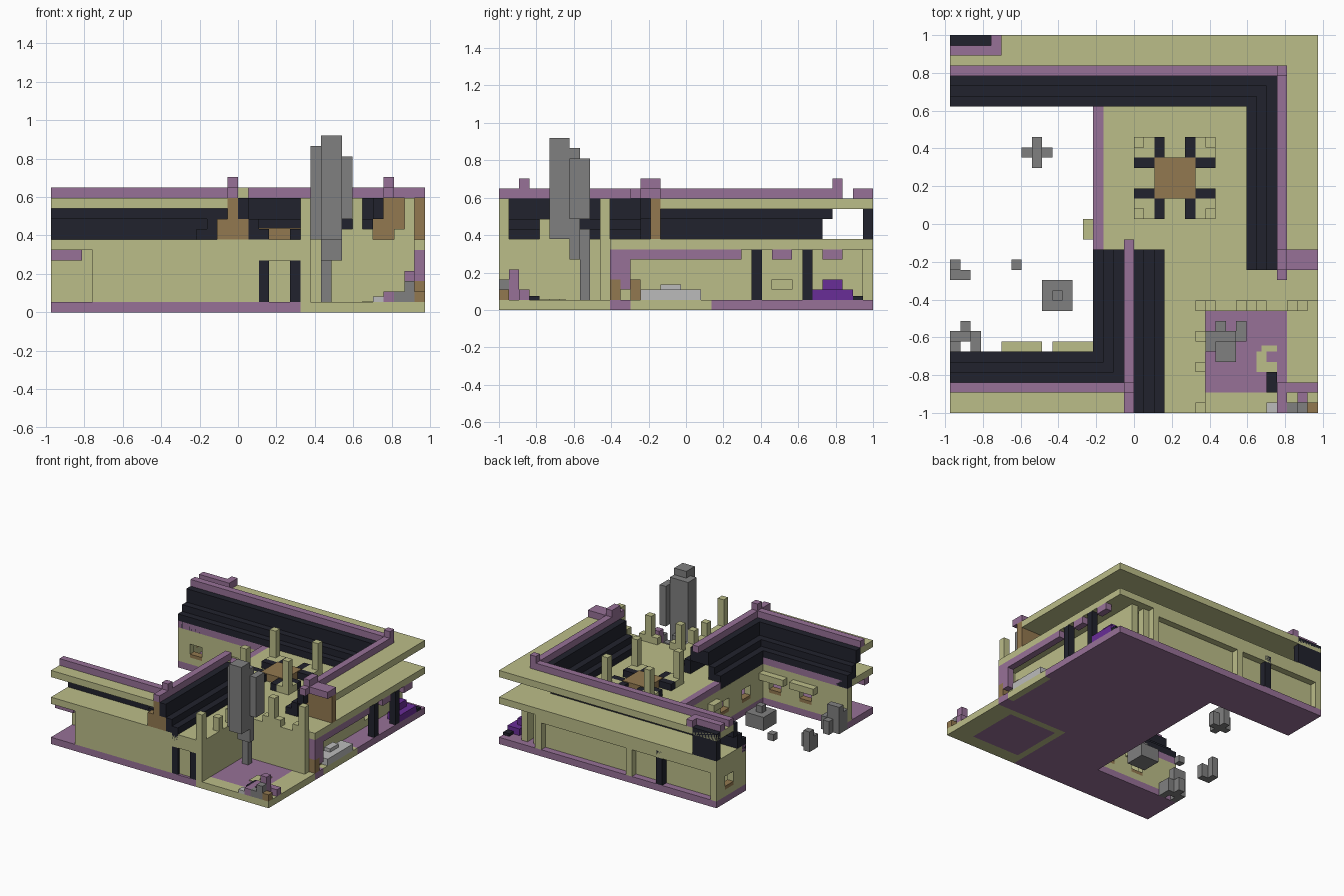
import bpy
import bmesh

cube = bpy.data.objects.get("Cube")
if cube:
    bpy.data.objects.remove(cube, do_unlink=True)

UNIT = 2 / 37


def material(name, red, green, blue):
    mat = bpy.data.materials.new(name)
    mat.use_nodes = True
    colour = (red, green, blue, 1)
    mat.diffuse_color = colour
    mat.node_tree.nodes["Principled BSDF"].inputs["Base Color"].default_value = colour
    return mat


olive = material("olive stone", .5, .51, .25)
purple = material("dusty purple", .31, .165, .31)
dark = material("dark slate", .015, .016, .026)
brown = material("brown wood", .29, .19, .08)
grey = material("grey stone", .216, .216, .216)
pale = material("pale stone", .5, .5, .5)
violet = material("violet flower", .14, .026, .31)


def part(name, mat, *boxes):
    """One object from boxes, each given as x, y and z spans in grid cells."""
    bm = bmesh.new()
    for spans in boxes:
        cube = bmesh.ops.create_cube(bm, size=1)
        for vert in cube["verts"]:
            for axis, (low, high) in enumerate(spans):
                vert.co[axis] = high if vert.co[axis] > 0 else low
            vert.co.x -= 18
            vert.co.y -= 18.5
            vert.co *= UNIT
    mesh = bpy.data.meshes.new(name)
    bm.to_mesh(mesh)
    bm.free()
    mesh.materials.append(mat)
    obj = bpy.data.objects.new(name, mesh)
    bpy.context.collection.objects.link(obj)


def cell(start):
    return (start, start + 1)


def place(axis, along, across, height):
    """Box running along the x or y axis."""
    return (along, across, height) if axis == "x" else (across, along, height)


def wall(name, axis, along, across, windows=(), sill=2, head=4):
    """Wall with window openings and brown sills."""
    start, end = along
    boxes = []
    for low, high in windows:
        boxes.append(place(axis, (start, low), across, WALL))
        boxes.append(place(axis, (low, high), across, (1, sill)))
        boxes.append(place(axis, (low, high), across, (head, 6)))
        start = high
    boxes.append(place(axis, (start, end), across, WALL))
    part(name, olive, *boxes)
    if head > 3:
        part(name + "_sills", brown,
             *[place(axis, w, across, (sill, sill + .5)) for w in windows])


def roof_slope(name, axis, along, edge, step, cut=0):
    """Stepped shell climbing from its low edge towards the ridge."""
    boxes = []
    for level, height in enumerate(((6.02, 8), (7, 9), (9, 11))):
        low = edge + step * level
        start, end = along
        run = (start, end + cut * level)
        boxes.append(place(axis, run, (min(low, low + step), max(low, low + step)), height))
    part(name, dark, *boxes)


FLOOR, WALL, DECK = (0, 1), (1, 6), (6, 7)
LOFT, EAVE, RIDGE, KNOB = (7, 11), (10, 11), (11, 12), (12, 13)
WIDE, WING, HALL = (0, 36), (0, 14), (14, 36)
FRONT, BACK, MIDDLE = (0, 6), (30, 37), (11, 30)

# Floors
part("house_floor", purple, (WING, FRONT, FLOOR), ((14, 24), (0, 11), FLOOR),
     ((14, 35), MIDDLE, FLOOR), (WIDE, BACK, FLOOR), (cell(35), (21, 30), FLOOR),
     (cell(35), (11, 13), FLOOR))
part("porch_edge", olive, (cell(35), (13, 21), FLOOR))
part("yard_border", olive, ((24, 36), (0, 2), FLOOR), ((24, 36), cell(10), FLOOR),
     (cell(24), (2, 10), FLOOR), ((33, 36), (2, 10), FLOOR))
part("yard_floor", purple, ((25, 33), (2, 10), FLOOR))
part("yard_path", olive, ((30, 32), cell(4), (1, 1.1)), (cell(30), cell(5), (1, 1.1)),
     ((30.5, 32), (6, 6.6), (1, 1.1)))

# Walls
wall("front_wall_left", "x", (4, 20), cell(0))
wall("front_wall_right", "x", (24, 25), cell(0))
part("doorway", olive, ((21, 23), (.4, 1), (1, 5)), ((20, 24), cell(0), (5, 6)))
part("door_posts", dark, *[(cell(x), cell(0), (1, 5)) for x in (20, 23)])
wall("porch_wall", "y", (1, 6), cell(4))
wall("front_wing_inner_wall", "x", (0, 14), cell(5), [(6, 8), (11, 13)])
wall("court_wall", "y", (6, 30), cell(14), [(9, 11), (14, 16)])
wall("back_wing_inner_wall", "x", (0, 14), cell(30), [(2, 4), (8, 10)])
wall("back_wing_end_wall", "y", (31, 36), cell(0), [(33, 35)])
wall("back_wall", "x", (0, 31), cell(35))
wall("right_wall", "y", (11, 36), cell(32), [(27, 29)], head=3)
wall("yard_side_wall", "y", (1, 11), cell(24))
wall("yard_back_wall", "x", (25, 35), cell(10))
part("back_columns", olive, *[(cell(x), cell(36), WALL) for x in (0, 14, 29)])
part("back_lintel", olive, ((0, 30), cell(36), (5, 6)))
part("porch_columns", dark, (cell(9), cell(36), WALL),
     *[(cell(35), cell(y), WALL) for y in (25, 30)])
part("window_boxes", olive, ((5, 9), cell(6), (4, 5)), ((10, 14), cell(6), (4, 5)),
     (cell(13), (17, 19), (4, 5)))
part("porch_beams", purple, ((0, 3), cell(1), (5, 6)),
     *[(cell(35), run, (5, 6)) for run in ((11, 24), (27, 29), (32, 34))])
part("porch_end", purple, (cell(35), cell(11), (3, 5)), (cell(35), cell(12), (2, 5)))
part("porch_chest", brown, (cell(35), cell(11), (1, 3)), (cell(34), cell(13), (1, 3)))

# Deck between the ground floor and the loft
part("deck", olive, (WING, (0, 5), DECK), ((14, 25), (0, 11), DECK),
     ((15, 36), MIDDLE, DECK), ((24, 35), cell(10), DECK),
     (WIDE, (31, 37), DECK), (HALL, cell(30), DECK))
part("court_trim", purple, (cell(14), (16, 30), DECK), (WING, cell(5), DECK),
     (WING, cell(30), DECK))

# Roofs
roof_slope("back_roof", "x", (0, 30), 30, 1, cut=1)
roof_slope("right_roof", "y", (14, 31), 29, 1, cut=1)
roof_slope("front_left_roof", "x", (0, 15), 6, -1, cut=1)
roof_slope("gable_left_roof", "y", (3, 16), 14, 1)
roof_slope("gable_right_roof", "y", (0, 16), 21, -1)
part("eaves", olive, ((0, 17), (0, 3), EAVE), (WIDE, (33, 37), EAVE),
     ((32, 36), (16, 33), EAVE))
part("gable_core", dark, (cell(17), (1, 16), (9, 11)))
part("roof_ridges", purple, ((0, 17), cell(2), RIDGE), (cell(17), (0, 17), RIDGE),
     ((0, 33), cell(33), RIDGE), (cell(32), (13, 33), RIDGE), ((33, 36), (14, 16), RIDGE),
     ((0, 5), cell(35), RIDGE), (cell(4), cell(36), RIDGE))
part("ridge_knobs", purple, (cell(17), cell(2), KNOB), (cell(32), (14, 16), KNOB),
     (cell(32), cell(33), KNOB))
part("gable_end", brown, ((16, 19), cell(0), (7, 9)), (cell(17), cell(0), (9, 11)))
part("right_gable_end", brown, ((31, 36), cell(15), (7, 9)), ((32, 36), cell(15), (9, 11)))
part("back_corner_roof", dark, ((0, 4), cell(36), (7, 11.03)))

# Parapet posts around the yard
part("parapet_posts", olive,
     *[(cell(x), cell(y), LOFT) for x, y in ((24, 0), (24, 10), (29, 10), (34, 10))],
     *[(cell(24), cell(y), (7, 9)) for y in (4, 7)],
     *[(cell(x), cell(10), (7, 8)) for x in (25, 28, 30, 33)])

# Table with four mirrored corner seats
part("table", brown, ((20, 24), (21, 25), (7, 8.1)))


def mirrored(centre, side, near, far):
    return tuple(sorted((centre + side * near, centre + side * far)))


for side, side_name in ((-1, "right"), (1, "left")):
    for depth, depth_name in ((-1, "front"), (1, "back")):
        name = depth_name + "_" + side_name

        def spot(x_near, x_far, y_near, y_far, height):
            return (mirrored(22, side, x_near, x_far),
                    mirrored(23, depth, y_near, y_far), height)

        part("seat_" + name, olive, spot(2, 4, 2, 4, (7, 8)), spot(3, 4, 3, 4, (8, 12)))
        part("bench_" + name, dark, spot(1, 2, 2, 4, (7, 8)), spot(2, 4, 1, 2, (7, 8)))

# Tall stone sculpture
part("sculpture", grey, ((26, 28), (5, 7), (7, 17)), (cell(25), (6, 8), (7, 16)),
     ((26, 28), cell(7), (5, 16)), (cell(28), (7, 9), (9, 15)),
     (cell(26), cell(8), (1, 8)))

# Courtyard rocks
part("court_rocks", grey, ((7, 10), cell(25), (0, 2)), (cell(8), (24, 27), (0, 3)),
     ((9, 12), (10, 13), (0, 2)), (cell(10), cell(11), (2, 3)),
     (cell(6), cell(14), FLOOR), (cell(0), (13, 14), (0, 2)), (cell(1), cell(13), (0, 2)),
     (cell(0), cell(14), (0, 3)))
part("court_pillars", grey, ((0, 2), (7, 8), (0, 4)), (cell(0), cell(6), (0, 3)),
     (cell(2), (6, 8), (0, 2)), (cell(1), cell(8), (0, 2)))

# Porch rocks, flowers and corner clutter
part("porch_rocks", pale, ((34, 36), (14, 20), (1, 2)), (cell(34), (16, 18), (2, 2.5)),
     (cell(31), cell(0), (1, 1.5)))
part("porch_flowers", violet, ((34, 36), (31, 35), (1, 2)), (cell(34), (32, 34), (2, 3)))
part("porch_planter", dark, (cell(35), cell(35), (1, 1.4)), (cell(31), (2, 4), (1, 1.4)))
part("corner_hedge", purple, ((32, 36), cell(2), (1, 2)), (cell(32), (0, 2), (1, 2)),
     (cell(34), cell(1), (1, 4)))
part("corner_rocks", grey, ((33, 35), cell(0), (1, 2)), (cell(34), cell(0), (2, 3)))
part("corner_crate", brown, (cell(35), cell(0), (1, 2)))
